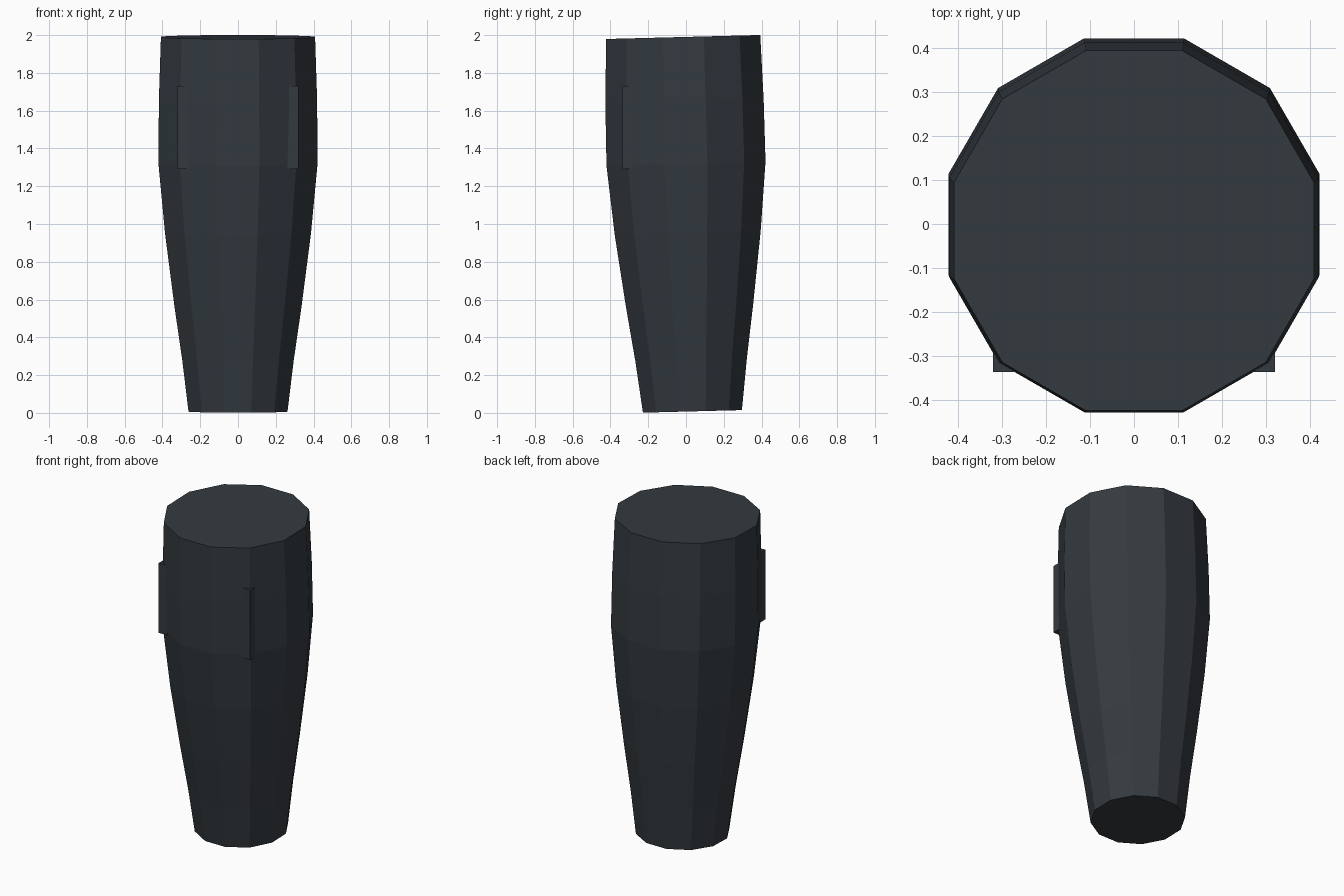
import bpy, bmesh, math

if "Cube" in bpy.data.objects:
    bpy.data.objects.remove(bpy.data.objects["Cube"])

SIDES = 12
TILT = 0.026   # backward lean of the lower end


def make_object(name, bm, mat):
    bmesh.ops.recalc_face_normals(bm, faces=bm.faces[:])
    mesh = bpy.data.meshes.new(name)
    bm.to_mesh(mesh)
    bm.free()
    mesh.materials.append(mat)
    obj = bpy.data.objects.new(name, mesh)
    bpy.context.collection.objects.link(obj)
    return obj


dark = bpy.data.materials.new("dark_slate")
dark.diffuse_color = (0.034, 0.042, 0.050, 1)
dark.use_nodes = True
dark.node_tree.nodes["Principled BSDF"].inputs["Base Color"].default_value = dark.diffuse_color

# Tapered twelve-sided body: height, distance to flat side, y of the centre
profile = [(0.008, 0.262, 0.034), (0.28, 0.295, 0.027), (0.57, 0.337, 0.019),
           (0.95, 0.386, 0.009), (1.32, 0.421, 0.0), (1.65, 0.419, -0.008),
           (1.99, 0.408, -0.015)]
bm = bmesh.new()
rings = []
for z, apothem, cy in profile:
    r = apothem / math.cos(math.pi / SIDES)
    ring = []
    for i in range(SIDES):
        a = 2 * math.pi * (i + 0.5) / SIDES
        dy = r * math.sin(a)
        ring.append(bm.verts.new((r * math.cos(a), cy + dy, z + TILT * dy)))
    rings.append(ring)
for low, high in zip(rings, rings[1:]):
    for i in range(SIDES):
        j = (i + 1) % SIDES
        bm.faces.new((low[i], low[j], high[j], high[i]))
bm.faces.new(rings[0][::-1])
bm.faces.new(rings[-1])
make_object("tapered_body", bm, dark)

# Upright ribs on the two front corners
for side, name in ((-1, "left_rib"), (1, "right_rib")):
    bm = bmesh.new()
    bmesh.ops.create_cube(bm, size=1)
    for v in bm.verts:
        v.co.x = side * 0.29 + v.co.x * 0.06
        v.co.y = -0.305 + v.co.y * 0.06
        v.co.z = 1.51 + v.co.z * 0.44
    make_object(name, bm, dark)
